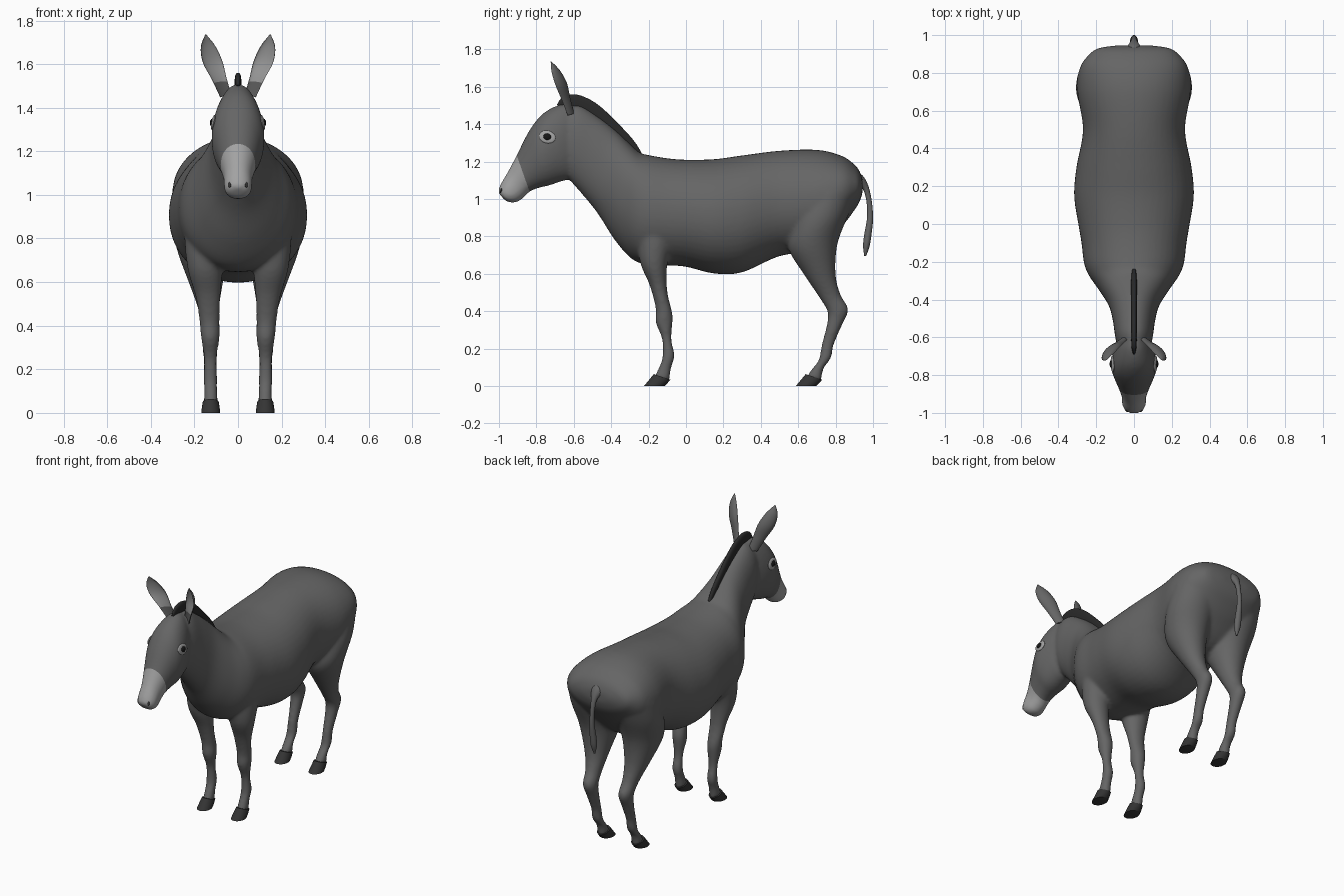
import bpy, bmesh, math
from mathutils import Vector
from mathutils.bvhtree import BVHTree

if "Cube" in bpy.data.objects:
    bpy.data.objects.remove(bpy.data.objects["Cube"])

def material(name, v):
    m = bpy.data.materials.new(name)
    m.diffuse_color = (v, v, v, 1)
    m.use_nodes = True
    m.node_tree.nodes["Principled BSDF"].inputs["Base Color"].default_value = m.diffuse_color
    return m

COAT = material("grey coat", 0.13)
MUZZLE = material("pale muzzle", 0.36)
EAR_IN = material("pale inner ear", 0.40)
HOOF = material("dark hoof", 0.035)
MANE = material("black mane", 0.022)
EYE = material("eye black", 0.008)

def add(name, bm, *mats):
    bmesh.ops.recalc_face_normals(bm, faces=bm.faces)
    me = bpy.data.meshes.new(name)
    bm.to_mesh(me)
    bm.free()
    for m in mats:
        me.materials.append(m)
    ob = bpy.data.objects.new(name, me)
    bpy.context.collection.objects.link(ob)
    bpy.ops.object.select_all(action='DESELECT')
    ob.select_set(True)
    bpy.context.view_layer.objects.active = ob
    bpy.ops.object.shade_smooth_by_angle(angle=math.radians(45))
    return ob

def spline(rows, steps):
    """Catmull-Rom through rows of numbers."""
    out = []
    for i in range(len(rows) - 1):
        p = [rows[max(0, min(len(rows) - 1, i + k))] for k in (-1, 0, 1, 2)]
        for s in range(steps):
            t = s / steps
            out.append([b + .5 * t * (c - a + t * (2*a - 5*b + 4*c - d + t * (3*(b - c) + d - a)))
                        for a, b, c, d in zip(*p)])
    return out + [list(rows[-1])]

def skin(bm, rings):
    vs = [[bm.verts.new(p) for p in r] for r in rings]
    n = len(vs[0])
    for a, b in zip(vs, vs[1:]):
        for j in range(n):
            bm.faces.new((a[j], a[(j + 1) % n], b[(j + 1) % n], b[j]))
    bm.faces.new(vs[0])
    bm.faces.new(vs[-1])

def loft(bm, rows, side=1, dy=0, steps=5, n=32, power=2.0):
    """Each row: edge point A (y, z), edge point B (y, z), x centre, half width."""
    rings = []
    for ya, za, yb, zb, xc, w in spline(rows, steps):
        ring = []
        for j in range(n):
            c, s = math.cos(2*math.pi*j/n), math.sin(2*math.pi*j/n)
            c, s = (math.copysign(abs(q) ** (2 / power), q) for q in (c, s))
            ring.append((side * (xc + w * c), dy + (ya + yb)/2 + s*(ya - yb)/2, (za + zb)/2 + s*(za - zb)/2))
        rings.append(ring)
    skin(bm, rings)

TORSO = [(.945, 1.10, .945, 1.04, 0, .10), (.93, 1.145, .93, .99, 0, .19), (.90, 1.185, .90, .94, 0, .235),
         (.83, 1.232, .83, .85, 0, .285), (.70, 1.263, .70, .73, 0, .30), (.50, 1.258, .50, .695, 0, .27),
         (.30, 1.233, .30, .608, 0, .305), (.15, 1.213, .15, .602, 0, .317), (0, 1.21, 0, .638, 0, .295),
         (-.10, 1.218, -.10, .645, 0, .278), (-.20, 1.235, -.21, .65, 0, .265), (-.25, 1.25, -.29, .68, 0, .24),
         (-.30, 1.295, -.38, .78, 0, .19), (-.38, 1.37, -.47, .92, 0, .135), (-.47, 1.44, -.55, 1.02, 0, .112),
         (-.57, 1.50, -.62, 1.10, 0, .10), (-.64, 1.49, -.66, 1.16, 0, .085)]
HEAD = [(-.60, 1.50, -.57, 1.22, 0, .06), (-.66, 1.508, -.61, 1.12, 0, .095), (-.74, 1.475, -.68, 1.09, 0, .117),
        (-.80, 1.42, -.74, 1.07, 0, .120), (-.85, 1.345, -.785, 1.06, 0, .103), (-.905, 1.235, -.835, 1.04, 0, .08),
        (-.95, 1.15, -.865, 1.01, 0, .066), (-.985, 1.09, -.905, .983, 0, .064), (-1.003, 1.05, -.945, .982, 0, .052),
        (-1.0, 1.03, -.97, .995, 0, .025)]
FRONT_LEG = [(-.26, .95, -.02, .95, .15, .09), (-.26, .80, -.06, .80, .15, .095), (-.245, .66, -.10, .65, .15, .08),
             (-.195, .54, -.10, .51, .137, .056), (-.163, .42, -.075, .40, .13, .046),
             (-.162, .34, -.07, .36, .127, .043), (-.128, .25, -.078, .25, .127, .030),
             (-.127, .15, -.06, .165, .127, .032), (-.15, .09, -.078, .10, .125, .030),
             (-.168, .05, -.09, .025, .125, .034)]
HIND_LEG = [(.60, 1.0, .92, 1.06, .15, .15), (.56, .85, .87, .92, .16, .147), (.55, .73, .81, .76, .157, .122),
            (.635, .59, .80, .60, .147, .078), (.715, .47, .826, .49, .135, .049), (.757, .395, .868, .41, .13, .043),
            (.752, .325, .834, .325, .128, .037), (.725, .22, .79, .22, .127, .030), (.71, .14, .775, .15, .127, .033),
            (.672, .09, .737, .095, .125, .031), (.645, .05, .722, .025, .125, .034)]

# body: lofted torso, head and legs fused into one smooth skin
bm = bmesh.new()
loft(bm, TORSO, n=48, power=2.1)
loft(bm, HEAD, power=2.1)
for side in (1, -1):
    loft(bm, FRONT_LEG, side)
    loft(bm, HIND_LEG, side)
body = add("body", bm, COAT, MUZZLE)
rm = body.modifiers.new("fuse", 'REMESH')
rm.mode, rm.voxel_size = 'VOXEL', 0.01
sm = body.modifiers.new("soften", 'SMOOTH')
sm.factor, sm.iterations = 0.5, 10
fused = bpy.data.meshes.new_from_object(body.evaluated_get(bpy.context.evaluated_depsgraph_get()))
bpy.data.objects.remove(body)
bm = bmesh.new()
bm.from_mesh(fused)

# muzzle: cut across the nose along a slanted plane
cut, normal = Vector((0, -.907, 1.24)), Vector((0, -.19, -.067))
nose = [f for f in bm.faces if f.calc_center_median().y < -.75]
geom = set(nose) | {e for f in nose for e in f.edges} | {v for f in nose for v in f.verts}
bmesh.ops.bisect_plane(bm, geom=list(geom), plane_co=cut, plane_no=normal)
for f in bm.faces:
    c = f.calc_center_median()
    f.material_index = int(c.y < -.75 and (c - cut).dot(normal) > 0)
bm.normal_update()
tree = BVHTree.FromBMesh(bm)
body = add("body", bm, COAT, MUZZLE)
body.data.shade_smooth()

# hooves: same shape for all four feet
HOOVES = [(-.172, .064, -.084, .034, .125, .037), (-.2, .03, -.099, .016, .125, .041), (-.225, 0, -.115, 0, .125, .043)]
for label, dy in (("front", 0), ("hind", .812)):
    bm = bmesh.new()
    for side in (1, -1):
        loft(bm, HOOVES, side, dy)
    add(label + "_hooves", bm, HOOF)

# mane: thin upright crest from the poll to the withers
bm = bmesh.new()
loft(bm, [(-.69, 1.505, -.675, 1.48, 0, .006), (-.66, 1.545, -.64, 1.48, 0, .013), (-.60, 1.56, -.60, 1.48, 0, .015),
          (-.53, 1.54, -.55, 1.45, 0, .016), (-.45, 1.488, -.48, 1.40, 0, .016), (-.33, 1.37, -.36, 1.31, 0, .016),
          (-.27, 1.30, -.30, 1.25, 0, .014), (-.237, 1.245, -.25, 1.22, 0, .01)], power=2.6)
add("mane", bm, MANE)

# tail
bm = bmesh.new()
loft(bm, [(.90, 1.15, .90, 1.06, 0, .045), (.945, 1.125, .93, 1.06, 0, .036), (.975, 1.07, .95, 1.045, 0, .02),
          (.993, .99, .965, .985, 0, .014), (1.0, .90, .968, .90, 0, .015), (.993, .82, .953, .81, 0, .02),
          (.982, .75, .947, .75, 0, .02), (.963, .695, .953, .695, 0, .005)], n=20)
add("tail", bm, COAT)

# ears: cupped leaves with a pale hollow facing forward and inward
PATH = [(.055, -.618, 1.45, .030), (.085, -.645, 1.53, .038), (.116, -.672, 1.61, .050),
        (.137, -.700, 1.68, .037), (.148, -.722, 1.735, .003)]
for side, label in ((1, "right"), (-1, "left")):
    bm = bmesh.new()
    across, back = Vector((.87, -.48, -.1)), Vector((.42, .86, .3))
    n, rings = 12, []
    for x, y, z, w in spline(PATH, 6):
        ring = []
        for j in range(2 * n):
            a = math.pi * j / n
            depth = math.sin(a) * w * (.6 if j <= n else -.30)
            p = Vector((x, y, z)) + across * w * math.cos(a) + back * depth
            ring.append((side * p.x, p.y, p.z))
        rings.append(ring)
    skin(bm, rings)
    bm.faces.ensure_lookup_table()
    for i in range(len(bm.faces) - 2):
        r, j = divmod(i, 2 * n)
        bm.faces[i].material_index = int(r > 4 and n < j < 2 * n - 1)
    add(label + "_ear", bm, COAT, EAR_IN)

# eyes and nostrils: flat domes laid on the skin
def dome(name, target, direction, size, mat):
    for side in (1, -1):
        d = Vector((side * direction[0], direction[1], direction[2]))
        t = Vector((side * target[0], target[1], target[2]))
        hit, nrm, _, _ = tree.ray_cast(t - d * .5, d)
        if hit is None:
            continue
        bm = bmesh.new()
        bmesh.ops.create_uvsphere(bm, u_segments=24, v_segments=12, radius=1)
        zax = nrm.normalized()
        xax = Vector((0, -.95, .25)).cross(zax).cross(zax).normalized()
        yax = zax.cross(xax)
        for v in bm.verts:
            v.co = hit + xax * v.co.x * size[0] + yax * v.co.y * size[1] + zax * v.co.z * size[2]
        add(name + ("_right" if side > 0 else "_left"), bm, mat)

dome("eyelid", (.1, -.742, 1.332), (-1, 0, 0), (.045, .034, .009), MUZZLE)
dome("eye", (.1, -.742, 1.332), (-1, 0, 0), (.024, .020, .016), EYE)
dome("nostril", (.036, -.985, 1.045), (-.6, .8, 0), (.008, .014, .003), HOOF)
